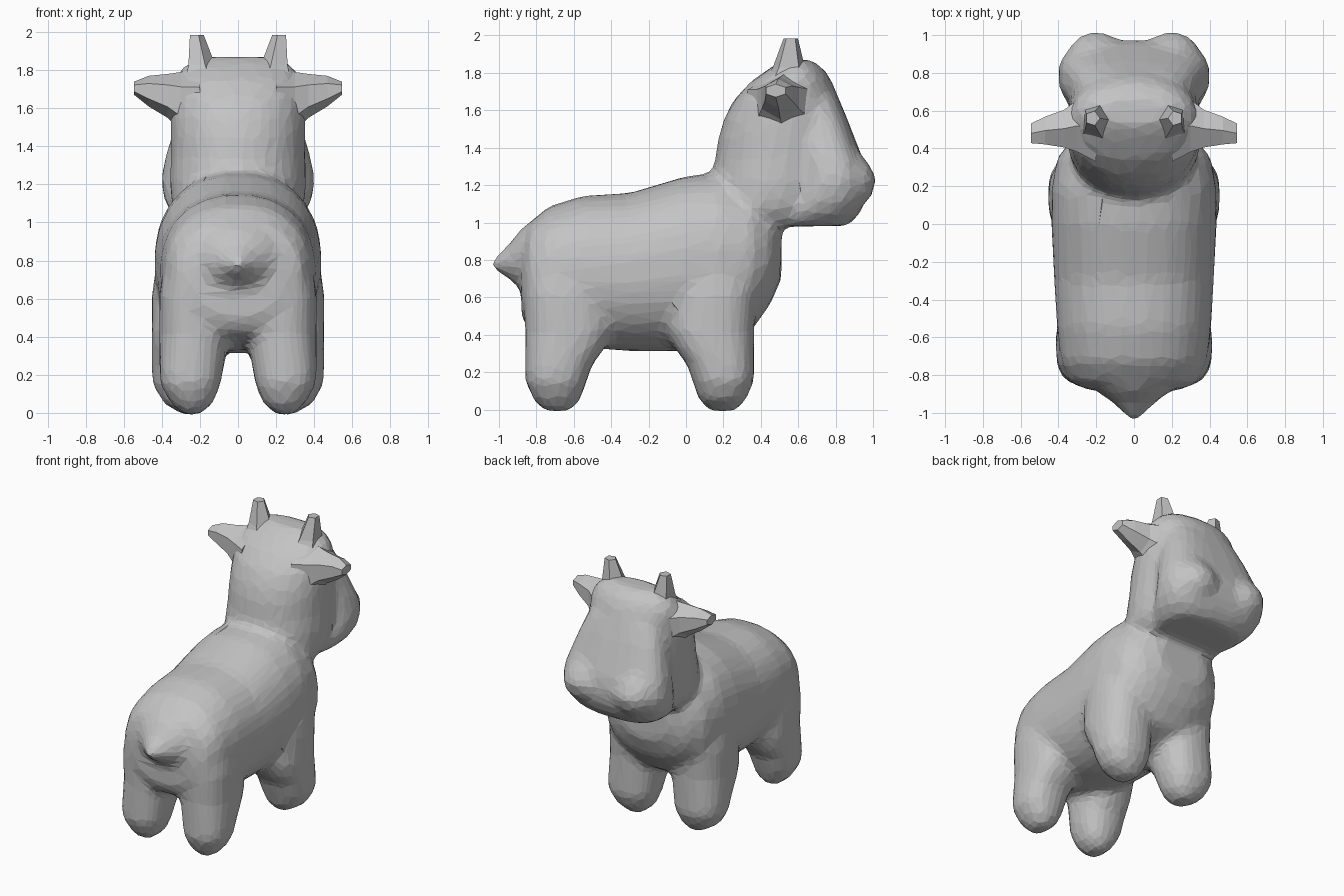
import bpy, bmesh, math

cube = bpy.data.objects.get("Cube")
if cube:
    bpy.data.objects.remove(cube)

hide = bpy.data.materials.new("plain grey")
hide.use_nodes = True
GREY = (0.55, 0.55, 0.55, 1)
hide.diffuse_color = GREY
hide.node_tree.nodes["Principled BSDF"].inputs["Base Color"].default_value = GREY


def loft(bm, axis, rings, sides=24, power=2.0, mirror=False):
    """Skin rings (position, u0, u1, v0, v1) along an axis, optionally on both sides."""
    for side in ((1, -1) if mirror else (1,)):
        loops = []
        for t, u0, u1, v0, v1 in rings:
            loop = []
            for i in range(sides):
                a = math.tau * (i + 0.5) / sides
                c, s = math.cos(a), math.sin(a)
                u = (u0 + u1) / 2 + (u1 - u0) / 2 * math.copysign(abs(c) ** (2 / power), c)
                v = (v0 + v1) / 2 + (v1 - v0) / 2 * math.copysign(abs(s) ** (2 / power), s)
                x, y, z = {"x": (t, u, v), "y": (u, t, v), "z": (u, v, t)}[axis]
                loop.append(bm.verts.new((x * side, y, z)))
            loops.append(loop)
        for a, b in zip(loops, loops[1:]):
            for i in range(sides):
                j = (i + 1) % sides
                bm.faces.new((a[i], a[j], b[j], b[i]))
        bm.faces.new(loops[0])
        bm.faces.new(loops[-1])


def finish(bm, name):
    bmesh.ops.recalc_face_normals(bm, faces=bm.faces)
    mesh = bpy.data.meshes.new(name)
    bm.to_mesh(mesh)
    bm.free()
    mesh.materials.append(hide)
    obj = bpy.data.objects.new(name, mesh)
    bpy.context.collection.objects.link(obj)
    return obj


def even(rows):
    """Rings centred on x = 0, given as (position, half width, v0, v1)."""
    return [(t, -w, w, a, b) for t, w, a, b in rows]


body = bmesh.new()

# torso
loft(body, "y", even([
    (-0.88, 0.24, 0.5, 0.86), (-0.84, 0.34, 0.42, 1.0), (-0.73, 0.39, 0.38, 1.09),
    (-0.55, 0.41, 0.33, 1.145), (-0.3, 0.425, 0.31, 1.16), (0, 0.44, 0.31, 1.25),
    (0.18, 0.44, 0.33, 1.27), (0.35, 0.41, 0.42, 1.2), (0.45, 0.33, 0.56, 1.1),
    (0.51, 0.2, 0.7, 1.0)]), power=2.25)

# tail stub
loft(body, "y", even([
    (-1.045, 0.015, 0.755, 0.8), (-0.95, 0.11, 0.7, 0.88),
    (-0.88, 0.2, 0.64, 0.97), (-0.7, 0.3, 0.6, 1.08)]))

# neck and skull
loft(body, "z", even([
    (0.98, 0.28, 0.2, 0.76), (1.08, 0.35, 0.12, 0.8), (1.22, 0.36, 0.13, 0.84),
    (1.34, 0.355, 0.155, 0.86), (1.45, 0.355, 0.17, 0.86), (1.55, 0.355, 0.2, 0.85),
    (1.65, 0.35, 0.25, 0.82), (1.75, 0.34, 0.34, 0.785), (1.82, 0.29, 0.44, 0.74),
    (1.87, 0.2, 0.52, 0.67)]), power=2.1)

# face, widening down to the muzzle
loft(body, "z", even([
    (0.98, 0.28, 0.45, 0.86), (1.04, 0.35, 0.5, 0.925), (1.12, 0.39, 0.56, 0.965),
    (1.22, 0.405, 0.6, 0.975), (1.32, 0.39, 0.6, 0.955), (1.42, 0.36, 0.58, 0.915),
    (1.55, 0.32, 0.55, 0.865), (1.68, 0.27, 0.5, 0.81)]), power=2.9)

# lips, a low swelling on each side of the muzzle
loft(body, "z", [
    (1.08, 0.12, 0.28, 0.7, 0.94), (1.15, 0.05, 0.35, 0.7, 1.0),
    (1.24, 0.04, 0.36, 0.7, 1.02), (1.32, 0.08, 0.33, 0.7, 0.975),
    (1.4, 0.14, 0.27, 0.7, 0.91)], power=2.2, mirror=True)

# front and hind legs, flaring where they meet the belly
for y, outer, toward in ((0.195, 0.455, -1), (-0.69, 0.415, 1)):
    def ring(z, x0, x1, plain, inner):
        low, high = sorted((y - toward * plain, y + toward * inner))
        return z, x0, x1, low, high
    loft(body, "z", [
        ring(-0.01, 0.2, 0.29, 0.07, 0.07),
        ring(0.05, 0.13, outer - 0.06, 0.125, 0.125),
        ring(0.15, 0.09, outer - 0.005, 0.17, 0.16),
        ring(0.24, 0.075, outer, 0.17, 0.19),
        ring(0.32, 0.06, outer, 0.17, 0.25),
        ring(0.42, 0.04, outer, 0.17, 0.3),
        ring(0.62, 0.04, outer, 0.18, 0.28),
        ring(0.9, 0.04, outer - 0.05, 0.14, 0.18)],
        power=2.4, mirror=True)

# blend the volumes into one skin and facet it
skin = finish(body, "body")
blend = skin.modifiers.new("blend", "REMESH")
blend.mode = "VOXEL"
blend.voxel_size = 0.022
relax = skin.modifiers.new("relax", "SMOOTH")
relax.factor = 0.5
relax.iterations = 18
facet = skin.modifiers.new("facet", "DECIMATE")
facet.ratio = 0.08

# ears
ears = bmesh.new()
loft(ears, "x", [
    (0.2, 0.3, 0.74, 1.38, 1.82), (0.3, 0.36, 0.68, 1.48, 1.79),
    (0.37, 0.39, 0.62, 1.55, 1.78), (0.47, 0.41, 0.58, 1.61, 1.77),
    (0.545, 0.42, 0.54, 1.67, 1.74)],
    sides=6, mirror=True)
finish(ears, "ears")

# horns
horns = bmesh.new()
loft(horns, "z", [
    (1.7, 0.04, 0.31, 0.38, 0.7), (1.83, 0.12, 0.275, 0.46, 0.64),
    (1.985, 0.18, 0.26, 0.52, 0.6)],
    sides=5, mirror=True)
finish(horns, "horns")
